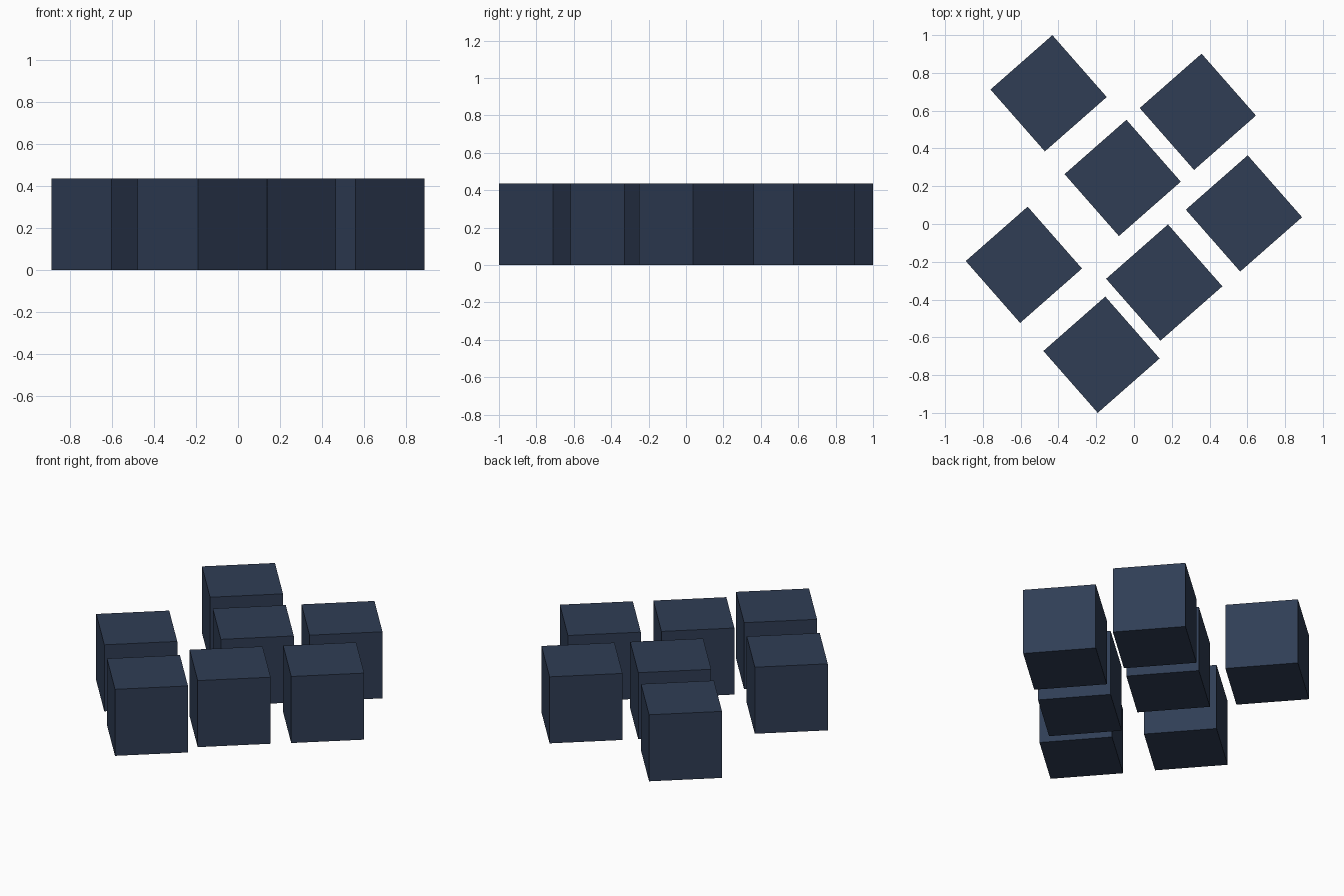
import bpy, math

if "Cube" in bpy.data.objects:
    bpy.data.objects.remove(bpy.data.objects["Cube"])

SIZE = 0.436                 # cube edge
ANGLE = math.radians(41.3)   # shared turn about z

navy = bpy.data.materials.new("dark_navy")
navy.diffuse_color = (0.029, 0.047, 0.091, 1)
navy.use_nodes = True
navy.node_tree.nodes["Principled BSDF"].inputs["Base Color"].default_value = navy.diffuse_color

# Seven equal cubes standing on the floor
centres = [(-0.452, 0.692), (0.338, 0.594), (-0.06, 0.244), (0.582, 0.056),
           (-0.583, -0.216), (0.16, -0.31), (-0.172, -0.692)]

for i, (x, y) in enumerate(centres, 1):
    bpy.ops.mesh.primitive_cube_add(size=SIZE, location=(x, y, SIZE / 2),
                                    rotation=(0, 0, ANGLE))
    cube = bpy.context.object
    cube.name = f"cube_{i}"
    cube.data.materials.append(navy)
